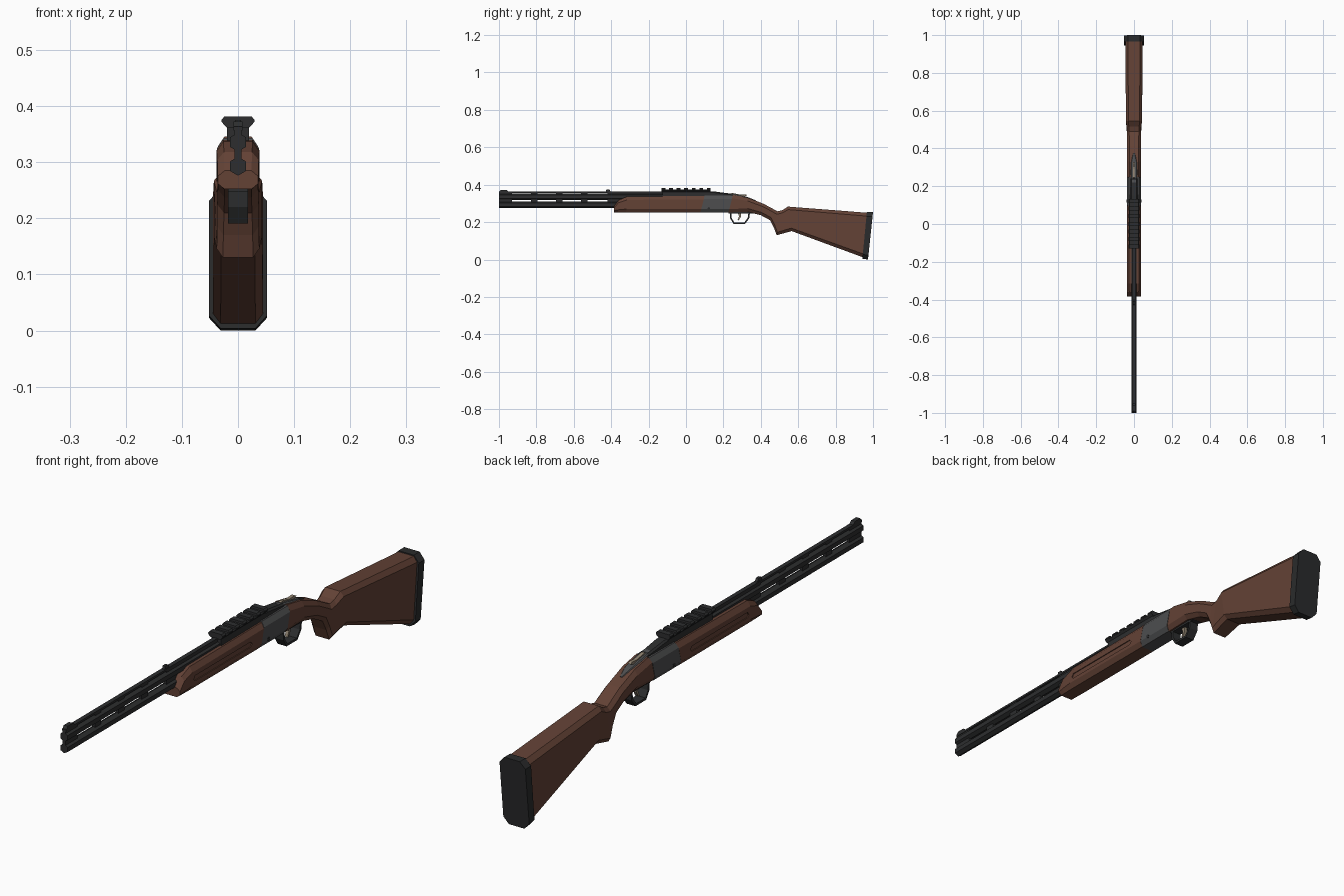
import bpy, bmesh, math

def material(name, rgb):
    m = bpy.data.materials.new(name)
    m.diffuse_color = (*rgb, 1)
    return m

WOOD = material("walnut wood", (0.125, 0.054, 0.036))
STEEL = material("blued steel", (0.026, 0.027, 0.028))
GREY = material("receiver grey", (0.075, 0.076, 0.078))
RUBBER = material("black rubber", (0.023, 0.024, 0.025))
BRASS = material("worn brass", (0.27, 0.22, 0.16))


def loft(name, parts, mat):
    """One object from several lofts; each part is a list of rings of points."""
    bm = bmesh.new()
    for rings in parts:
        vs = [[bm.verts.new(p) for p in r] for r in rings]
        n = len(vs[0])
        for a, b in zip(vs, vs[1:]):
            for i in range(n):
                j = (i + 1) % n
                bm.faces.new((a[i], a[j], b[j], b[i]))
        bm.faces.new(vs[0])
        bm.faces.new(vs[-1][::-1])
    bmesh.ops.recalc_face_normals(bm, faces=bm.faces)
    me = bpy.data.meshes.new(name)
    bm.to_mesh(me)
    bm.free()
    me.materials.append(mat)
    ob = bpy.data.objects.new(name, me)
    bpy.context.collection.objects.link(ob)
    return ob


def ring(top, bot, hw, cx=0.012, cz=0.018):
    """Chamfered cross-section between a top (y, z) and a bottom (y, z)."""
    (yt, zt), (yb, zb) = top, bot
    pts = [(hw - cx, zt), (hw, zt - cz), (hw, zb + cz), (hw - cx, zb)]
    pts += [(-x, z) for x, z in reversed(pts)]
    return [(x, yb + (yt - yb) * (z - zb) / (zt - zb), z) for x, z in pts]


def along_y(section, y0, y1):
    return [[(x, y, z) for x, z in section] for y in (y0, y1)]


def box(hw, y0, y1, z0, z1):
    return along_y([(-hw, z0), (hw, z0), (hw, z1), (-hw, z1)], y0, y1)


def side(profile, hw, x=0):
    """Side profile (y, z) extruded across the width."""
    return [[(x + s * hw, y, z) for y, z in profile] for s in (-1, 1)]


def hexagon(z, r):
    return [(r * math.sin(i * math.pi / 3), z + r * math.cos(i * math.pi / 3)) for i in range(6)]


# Barrels, hexagonal, one above the other
loft("upper_barrel", [along_y(hexagon(0.336, 0.0168), -1, 0.1)], STEEL)
loft("lower_barrel", [along_y(hexagon(0.293, 0.0168), -1, 0.1)], STEEL)

# Slotted web between the barrels, and ventilated rib on top
P = 0.134
posts = [(-1, -0.93)] + [(-0.83 + P * i, -0.795 + P * i) for i in range(3)] + [(-0.42, 0.08)]
loft("barrel_web", [box(0.006, a, b, 0.300, 0.328) for a, b in posts], STEEL)
loft("top_rib", [box(0.008, -1, 0.1, 0.3565, 0.364)]
     + [box(0.006, a, b, 0.345, 0.358) for a, b in posts], STEEL)

# Sights
loft("front_sight", [side([(-1, 0.36), (-0.99, 0.373), (-0.96, 0.373), (-0.945, 0.36)], 0.008)], STEEL)
loft("middle_bead", [side([(-0.43, 0.36), (-0.425, 0.375), (-0.41, 0.375), (-0.40, 0.36)], 0.005)], STEEL)

# Wooden fore-end with a shallow groove cut in each side
forend = loft("fore_end", [[
    ring((-0.385, 0.285), (-0.385, 0.252), 0.036, 0.012, 0.010),
    ring((-0.36, 0.318), (-0.365, 0.252), 0.037, 0.012, 0.014),
    ring((-0.315, 0.337), (-0.32, 0.252), 0.038),
    ring((0.10, 0.340), (0.077, 0.252), 0.038)]], WOOD)
slot = [(-0.30, 0.283), (-0.308, 0.290), (-0.30, 0.302),
        (0.02, 0.302), (0.028, 0.293), (0.02, 0.283)]
cutter = loft("groove_cutter", [side(slot, 0.01, s * 0.0445) for s in (-1, 1)], WOOD)
cutter.hide_render = True
cutter.hide_viewport = True
cut = forend.modifiers.new("grooves", "BOOLEAN")
cut.operation = "DIFFERENCE"
cut.object = cutter

# Scope rail: base, dovetail and teeth
loft("rail_base", [box(0.020, -0.125, 0.13, 0.33, 0.366)], STEEL)
dovetail = [(-0.020, 0.362), (-0.027, 0.369), (-0.024, 0.374),
            (0.024, 0.374), (0.027, 0.369), (0.020, 0.362)]
tooth = [(-0.022, 0.364), (-0.029, 0.372), (-0.029, 0.376), (-0.024, 0.382),
         (0.024, 0.382), (0.029, 0.376), (0.029, 0.372), (0.022, 0.364)]
loft("rail", [along_y(dovetail, -0.13, 0.132)]
     + [along_y(tooth, y, y + 0.021) for y in [-0.13 + 0.0402 * i for i in range(7)]], STEEL)

# Receiver with pins and top block
loft("receiver", [[ring((0.10, 0.343), (0.077, 0.252), 0.0375),
                   ring((0.25, 0.343), (0.227, 0.252), 0.0375)]], GREY)
pin = [(0.122 + 0.007 * math.cos(i * math.pi / 4), 0.273 + 0.007 * math.sin(i * math.pi / 4))
       for i in range(8)]
loft("receiver_pin", [side(pin, 0.0385)], STEEL)
loft("top_block", [[ring((0.09, 0.365), (0.09, 0.33), 0.020, 0.006, 0.006),
                    ring((0.15, 0.364), (0.15, 0.33), 0.020, 0.006, 0.006),
                    ring((0.24, 0.352), (0.24, 0.32), 0.018, 0.006, 0.006)]], STEEL)

# Tang plate and opening lever behind the receiver
loft("tang", [[ring((0.22, 0.355), (0.22, 0.33), 0.014, 0.004, 0.004),
               ring((0.27, 0.347), (0.26, 0.32), 0.018, 0.004, 0.004),
               ring((0.33, 0.334), (0.32, 0.31), 0.016, 0.004, 0.004),
               ring((0.375, 0.316), (0.365, 0.30), 0.006, 0.003, 0.003)]], GREY)
loft("opening_lever", [side([(0.235, 0.345), (0.245, 0.356), (0.29, 0.347), (0.318, 0.349),
                             (0.327, 0.344), (0.31, 0.336)], 0.006)], BRASS)

# Butt stock: wrist, grip and comb in one loft
loft("stock", [[
    ring((0.25, 0.346), (0.227, 0.252), 0.036),
    ring((0.33, 0.331), (0.33, 0.255), 0.036),
    ring((0.415, 0.298), (0.40, 0.237), 0.036, 0.012, 0.015),
    ring((0.465, 0.271), (0.45, 0.210), 0.037, 0.012, 0.015),
    ring((0.49, 0.258), (0.470, 0.170), 0.037, 0.011, 0.016),
    ring((0.515, 0.264), (0.485, 0.130), 0.038, 0.011, 0.016),
    ring((0.545, 0.283), (0.565, 0.152), 0.043, 0.013, 0.016),
    ring((0.97, 0.250), (0.946, 0.012), 0.045, 0.014, 0.018)]], WOOD)

# Rubber butt pad
loft("butt_pad", [[ring((0.967, 0.254), (0.943, 0.004), 0.052, 0.021, 0.023),
                   ring((1.0, 0.254), (0.973, 0.0), 0.052, 0.021, 0.023)]], RUBBER)

# Trigger guard: flat strap swept along a side path
outer = [(0.233, 0.258), (0.236, 0.220), (0.254, 0.191), (0.316, 0.191), (0.338, 0.220), (0.343, 0.258)]
inner = [(0.241, 0.258), (0.244, 0.222), (0.258, 0.199), (0.312, 0.199), (0.330, 0.223), (0.335, 0.258)]
loft("trigger_guard", [[[(-0.018, *o), (0.018, *o), (0.018, *i), (-0.018, *i)]
                        for o, i in zip(outer, inner)]], STEEL)
loft("guard_plate", [box(0.018, 0.228, 0.36, 0.247, 0.258)], STEEL)

# Trigger
loft("trigger", [side([(0.275, 0.252), (0.284, 0.232), (0.276, 0.212), (0.282, 0.210),
                       (0.294, 0.230), (0.296, 0.252)], 0.006)], BRASS)
